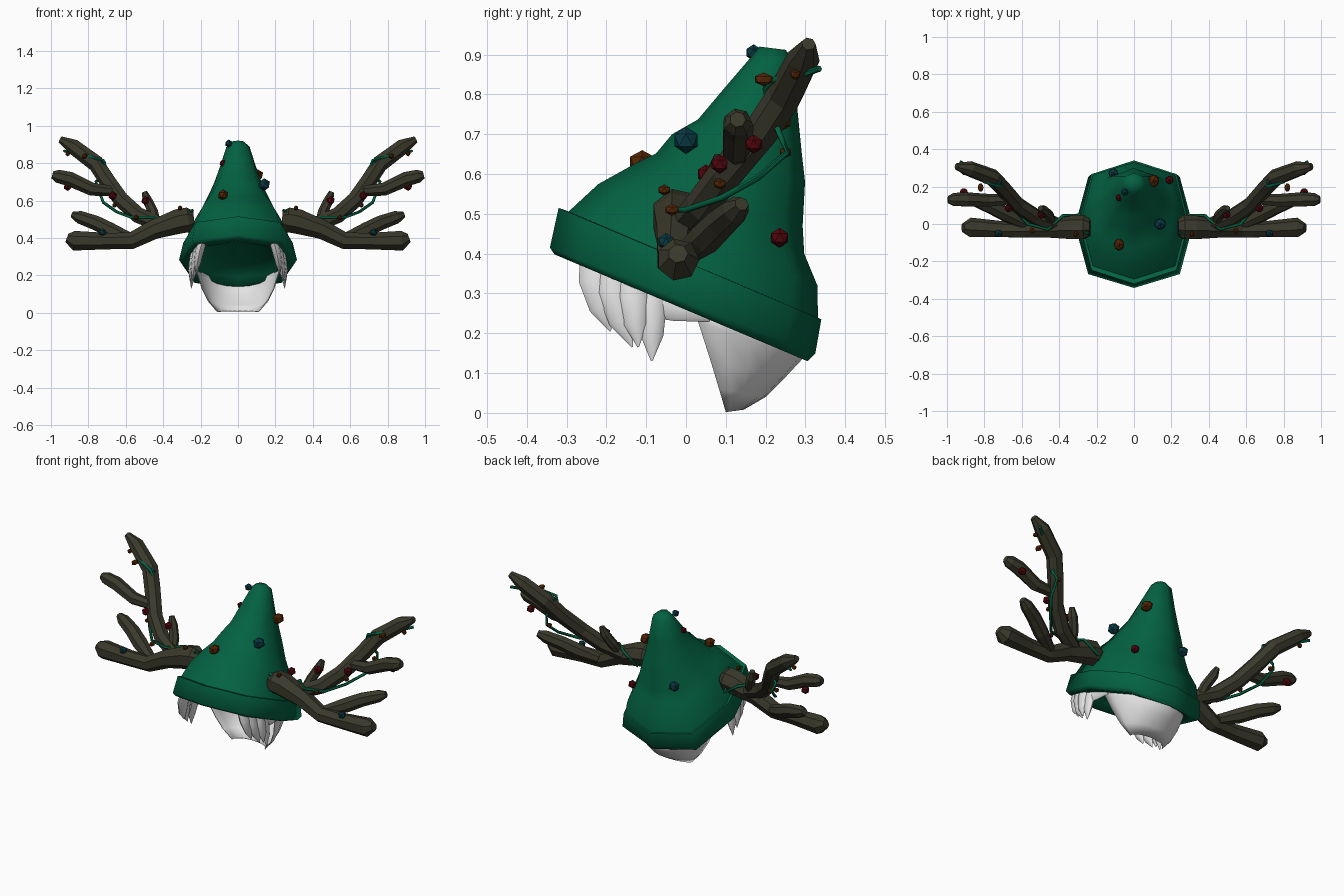
import bpy, bmesh, math
from mathutils import Vector


def material(name, rgb):
    m = bpy.data.materials.new(name)
    m.diffuse_color = (*rgb, 1)
    return m


GREEN = material("felt green", (0.001, 0.122, 0.055))
BROWN = material("antler brown", (0.042, 0.04, 0.024))
WHITE = material("hair white", (0.76, 0.76, 0.76))
RED = material("bulb red", (0.085, 0.002, 0.004))
BLUE = material("bulb blue", (0.003, 0.043, 0.057))
ORANGE = material("bulb orange", (0.088, 0.019, 0.002))


def finish(bm, name, mat, angle=None):
    bmesh.ops.recalc_face_normals(bm, faces=bm.faces)
    me = bpy.data.meshes.new(name)
    bm.to_mesh(me)
    bm.free()
    me.materials.append(mat)
    ob = bpy.data.objects.new(name, me)
    bpy.context.collection.objects.link(ob)
    if angle:
        bpy.ops.object.select_all(action='DESELECT')
        ob.select_set(True)
        bpy.context.view_layer.objects.active = ob
        bpy.ops.object.shade_smooth_by_angle(angle=math.radians(angle))
    return ob


def loft(bm, rings, closed=True, cap_start=False, cap_end=False):
    vs = [[bm.verts.new(p) for p in r] for r in rings]
    n = len(vs[0])
    for a, b in zip(vs, vs[1:]):
        for i in range(n if closed else n - 1):
            j = (i + 1) % n
            bm.faces.new((a[i], a[j], b[j], b[i]))
    if cap_start:
        bm.faces.new(vs[0])
    if cap_end:
        bm.faces.new(vs[-1])


def tilted_ring(front, back, w, square=1.0):
    """Octagon spanning front and back (y, z) points, half width w."""
    cy, cz = (front[0] + back[0]) / 2, (front[1] + back[1]) / 2
    hy, hz = (back[0] - front[0]) / 2, (back[1] - front[1]) / 2
    ring = []
    for k in range(8):
        a = k * math.pi / 4
        s = square if k % 2 else 1.0
        c, d = math.cos(a) * s, math.sin(a) * s
        ring.append((w * c, cy + hy * d, cz + hz * d))
    return ring


def tube(bm, path, radii, sides=7, flat=1.0):
    """Tapered tube along a path; flat squashes it across its second axis."""
    pts = [Vector(p) for p in path]
    rings, side = [], None
    for i, p in enumerate(pts):
        t = (pts[min(i + 1, len(pts) - 1)] - pts[max(i - 1, 0)]).normalized()
        ref = side if side else Vector((0, 0, 1) if abs(t.y) > 0.9 else (0, 1, 0))
        side = (ref - t * ref.dot(t)).normalized()
        up = t.cross(side)
        rings.append([p + radii[i] * (side * math.cos(a) + flat * up * math.sin(a))
                      for a in (2 * math.pi * k / sides for k in range(sides))])
    loft(bm, rings, True, True, True)


def mirrored(path, s):
    return [(s * x, y, z) for x, y, z in path]


# Hat cone leaning backward, its foot sunk into the brim
bm = bmesh.new()
loft(bm, [tilted_ring(f, b, w, q) for f, b, w, q in (
    ((-0.312, 0.49), (0.332, 0.215), 0.288, 1.1),
    ((-0.22, 0.575), (0.33, 0.32), 0.258, 1.1),
    ((-0.13, 0.625), (0.297, 0.40), 0.222, 1.08),
    ((-0.075, 0.652), (0.293, 0.47), 0.192, 1.06),
    ((-0.035, 0.70), (0.299, 0.58), 0.152, 1.05),
    ((0.03, 0.737), (0.29, 0.66), 0.126, 1.04),
    ((0.10, 0.82), (0.28, 0.76), 0.093, 1.03),
    ((0.16, 0.89), (0.273, 0.885), 0.062, 1.0),
    ((0.185, 0.92), (0.25, 0.912), 0.03, 1.0))], cap_end=True)
finish(bm, "hat_cone", GREEN, 80)

# Thick folded brim with a shallow bowl underneath
bm = bmesh.new()
loft(bm, [tilted_ring(f, b, w, 1.1) for f, b, w in (
    ((-0.25, 0.49), (0.30, 0.25), 0.25),
    ((-0.32, 0.515), (0.34, 0.235), 0.292),
    ((-0.342, 0.415), (0.325, 0.15), 0.315),
    ((-0.33, 0.398), (0.305, 0.13), 0.298),
    ((-0.27, 0.378), (0.27, 0.15), 0.24),
    ((-0.25, 0.40), (0.26, 0.19), 0.225),
    ((-0.14, 0.40), (0.18, 0.26), 0.13))], cap_end=True)
finish(bm, "hat_brim", GREEN, 72)

# Back hair: shell curving forward under the brim
rows = ((0.23, 0.03, 0.29, 0.27, 0.17), (0.225, 0.03, 0.292, 0.23, 0.135),
        (0.195, 0.062, 0.25, 0.13, 0.09), (0.16, 0.083, 0.20, 0.06, 0.04),
        (0.11, 0.10, 0.145, 0.002, 0.008))
bm = bmesh.new()
rings = []
for w, ys, yb, zs, zb in rows:
    ring = []
    for k in range(13):
        a = math.pi * k / 12
        s = math.sin(a)
        ring.append((w * math.cos(a), ys + (yb - ys) * s, zs + (zb - zs) * s))
    rings.append(ring)
loft(bm, rings, closed=False)
hair = finish(bm, "back_hair", WHITE, 60)
mod = hair.modifiers.new("thickness", 'SOLIDIFY')
mod.thickness = 0.005

# Side locks: (top y, tip y, top z, tip z, x, radius)
locks = ((-0.225, -0.19, 0.40, 0.205, 0.20, 0.042), (-0.18, -0.135, 0.38, 0.165, 0.218, 0.042),
         (-0.13, -0.12, 0.36, 0.165, 0.232, 0.04), (-0.085, -0.086, 0.34, 0.13, 0.228, 0.038))
# Antler branches: (path, radii)
branches = {
    "main_beam": (((0.235, -0.02, 0.50), (0.265, -0.02, 0.497), (0.32, -0.02, 0.488),
                   (0.45, -0.025, 0.445), (0.57, -0.03, 0.385), (0.70, -0.03, 0.383),
                   (0.875, -0.02, 0.385), (0.915, -0.02, 0.40)),
                  (0.045, 0.068, 0.068, 0.053, 0.046, 0.045, 0.054, 0.025)),
    "upper_beam": (((0.40, -0.01, 0.465), (0.53, 0.04, 0.52), (0.62, 0.10, 0.60),
                    (0.70, 0.192, 0.71), (0.755, 0.248, 0.795), (0.88, 0.295, 0.888),
                    (0.95, 0.308, 0.927)), (0.04, 0.044, 0.044, 0.045, 0.046, 0.042, 0.018)),
    "side_tine": (((0.67, 0.13, 0.65), (0.78, 0.125, 0.66), (0.90, 0.13, 0.715),
                   (0.965, 0.13, 0.73), (0.993, 0.13, 0.737)), (0.028, 0.036, 0.04, 0.036, 0.02)),
    "front_tine": (((0.58, 0.0, 0.40), (0.68, 0.05, 0.44), (0.76, 0.09, 0.48),
                    (0.845, 0.125, 0.51), (0.885, 0.14, 0.525)), (0.03, 0.042, 0.04, 0.035, 0.018)),
    "small_tine": (((0.44, 0.0, 0.47), (0.455, 0.045, 0.54), (0.485, 0.075, 0.60),
                    (0.50, 0.085, 0.645)), (0.03, 0.028, 0.027, 0.015)),
}
# Light cord wound around the antler
cord = ((0.24, -0.05, 0.55), (0.28, -0.04, 0.53), (0.29, 0.05, 0.45), (0.38, 0.045, 0.51),
        (0.46, -0.03, 0.51), (0.57, 0.0, 0.51), (0.65, 0.09, 0.54), (0.72, 0.18, 0.59),
        (0.745, 0.255, 0.655), (0.76, 0.235, 0.70), (0.70, 0.21, 0.765), (0.72, 0.20, 0.815),
        (0.80, 0.225, 0.838), (0.86, 0.28, 0.845), (0.93, 0.335, 0.865))


def bulb(name, loc, r, mat, stretch=1.0):
    bm = bmesh.new()
    bmesh.ops.create_icosphere(bm, subdivisions=1, radius=r)
    for v in bm.verts:
        v.co = Vector((v.co.x, v.co.y * stretch, v.co.z)) + Vector(loc)
    finish(bm, name, mat)


antler_bulbs = (
    ((0.67, 0.085, 0.625), 0.024, RED, 1), ((0.495, 0.05, 0.60), 0.024, RED, 1),
    ((0.725, -0.05, 0.43), 0.022, BLUE, 1), ((0.73, 0.225, 0.795), 0.027, BLUE, 1),
    ((0.91, 0.17, 0.675), 0.024, RED, 1), ((0.82, 0.195, 0.838), 0.017, ORANGE, 1.5),
    ((0.91, 0.275, 0.85), 0.014, ORANGE, 1), ((0.73, 0.25, 0.655), 0.015, ORANGE, 1.1),
    ((0.545, -0.035, 0.51), 0.015, ORANGE, 1.3), ((0.66, 0.085, 0.575), 0.014, ORANGE, 1.2),
    ((0.31, -0.055, 0.56), 0.014, ORANGE, 1.2))

for s, tag in ((1, "right"), (-1, "left")):
    for i, (yt, yb, zt, zb, x, r) in enumerate(locks):
        bm = bmesh.new()
        d = zt - zb
        tube(bm, mirrored(((x - 0.015, yt, zt), (x + 0.005, yt - 0.002, zt - 0.35 * d),
                           (x + 0.018, yt * 0.6 + yb * 0.4, zt - 0.7 * d),
                           (x + 0.022, yb, zb)), s), (r, r * 1.0, r * 0.75, 0.002), 8, 0.55)
        finish(bm, f"hair_lock_{tag}_{i}", WHITE, 60)
    # Strip of hair joining the locks to the back hair
    bm = bmesh.new()
    tube(bm, mirrored(((0.232, -0.09, 0.275), (0.236, -0.02, 0.26), (0.228, 0.06, 0.255)), s),
         (0.035, 0.03, 0.025), 8, 0.3)
    finish(bm, f"hair_strip_{tag}", WHITE, 60)
    for name, (path, radii) in branches.items():
        bm = bmesh.new()
        tube(bm, mirrored(path, s), radii)
        finish(bm, f"antler_{name}_{tag}", BROWN)
    bm = bmesh.new()
    tube(bm, mirrored(cord, s), [0.008] * len(cord), 6)
    finish(bm, f"light_cord_{tag}", GREEN, 60)
    for i, (loc, r, mat, st) in enumerate(antler_bulbs):
        bulb(f"antler_bulb_{tag}_{i}", (s * loc[0], loc[1], loc[2]), r, mat, st)

# Bulbs scattered on the hat
for i, (loc, r, mat, st) in enumerate((
        ((0.14, 0.0, 0.685), 0.034, BLUE, 1), ((-0.08, -0.11, 0.63), 0.03, ORANGE, 1.2),
        ((-0.08, 0.14, 0.80), 0.02, RED, 1), ((-0.05, 0.17, 0.905), 0.021, BLUE, 1),
        ((0.105, 0.23, 0.735), 0.032, ORANGE, 1.2), ((0.19, 0.235, 0.44), 0.025, RED, 1),
        ((-0.11, 0.27, 0.52), 0.03, BLUE, 1))):
    bulb(f"hat_bulb_{i}", loc, r, mat, st)
